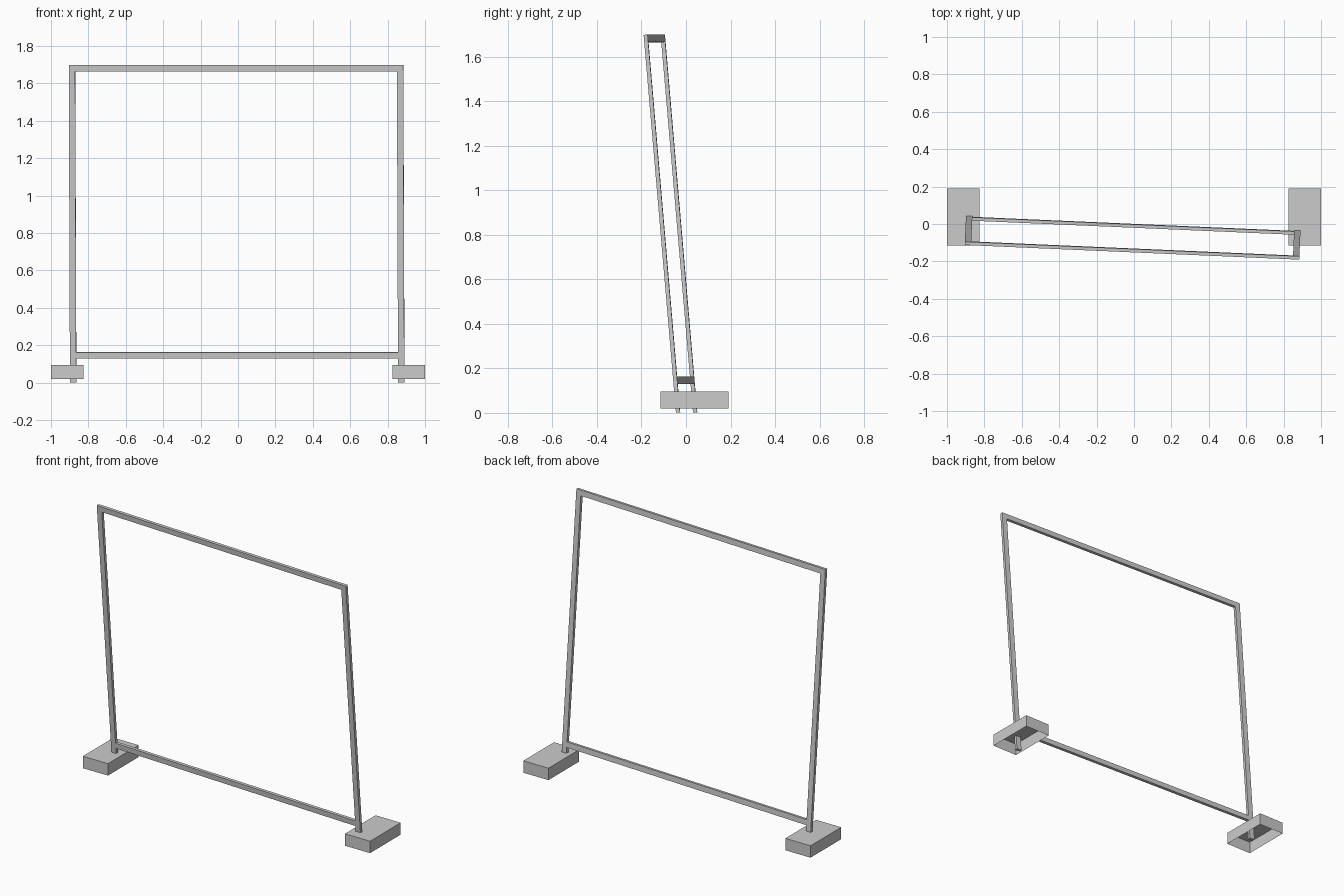
import bpy, bmesh
from math import radians
from mathutils import Matrix, Vector

if "Cube" in bpy.data.objects:
    bpy.data.objects.remove(bpy.data.objects["Cube"])

# frame leans toward the front and is turned slightly about z
LEAN = (Matrix.Translation((-0.004, 0.003, 0.0))
        @ Matrix.Rotation(radians(-2.5), 4, 'Z')
        @ Matrix.Rotation(radians(4.9), 4, 'X'))


def box(name, lo, hi, matrix=Matrix.Identity(4), open_bottom=False):
    lo, hi = Vector(lo), Vector(hi)
    bm = bmesh.new()
    bmesh.ops.create_cube(bm, size=1)
    bmesh.ops.scale(bm, vec=hi - lo, verts=bm.verts)
    bmesh.ops.translate(bm, vec=(lo + hi) / 2, verts=bm.verts)
    if open_bottom:
        bm.normal_update()
        under = [f for f in bm.faces if f.normal.z < -0.9]
        bmesh.ops.delete(bm, geom=under, context='FACES_ONLY')
    bm.transform(matrix)
    mesh = bpy.data.meshes.new(name)
    bm.to_mesh(mesh)
    bm.free()
    obj = bpy.data.objects.new(name, mesh)
    bpy.context.collection.objects.link(obj)
    return obj


T = 0.009      # half thickness of the bars
OUT, INN = 0.895, 0.861
TOP = 1.705

# feet (open underneath) and posts
for side, s in (("left", -1), ("right", 1)):
    x0, x1 = sorted((s * 0.825, s * 1.0))
    box(side + "_foot", (x0, -0.115, 0.02), (x1, 0.19, 0.095), open_bottom=True)
    x0, x1 = sorted((s * INN, s * OUT))
    box(side + "_post", (x0, -T, 0.002), (x1, T, TOP), LEAN)

# cross rails between the posts
for name, z in (("lower_rail", 0.13), ("upper_rail", TOP - 0.034)):
    box(name, (-INN, -T, z), (INN, T, z + 0.034), LEAN)
